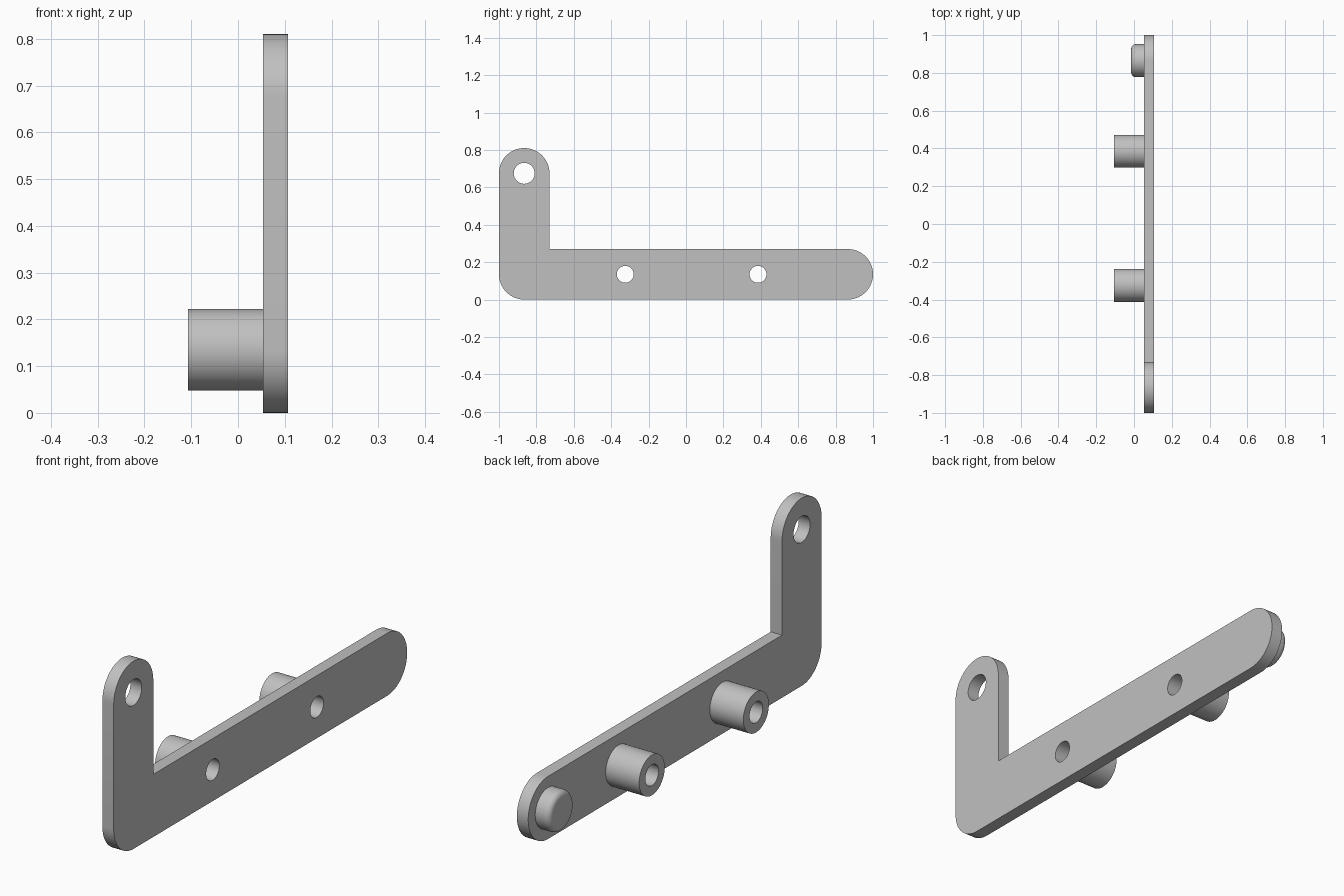
import bpy, bmesh
from math import sin, cos, pi, radians
from mathutils import Matrix

cube = bpy.data.objects.get("Cube")
if cube:
    bpy.data.objects.remove(cube, do_unlink=True)

# Main dimensions
X_IN, X_OUT = 0.053, 0.107      # inner and outer plate faces
R = 0.135                       # half width of both plate arms
Y_ARM, Y_END = -1 + R, 1 - R    # centres of the rounded ends
Z_BAR, Z_EYE = R, 0.675
BOSS_Y = (-0.325, 0.385)
BOSS_R, BORE_R, EYE_R = 0.087, 0.045, 0.056

grey = bpy.data.materials.new("plain grey")
grey.use_nodes = True
grey.diffuse_color = (0.53, 0.53, 0.53, 1)
grey.node_tree.nodes["Principled BSDF"].inputs["Base Color"].default_value = grey.diffuse_color


def add_object(name, bm):
    bmesh.ops.recalc_face_normals(bm, faces=bm.faces)
    mesh = bpy.data.meshes.new(name)
    bm.to_mesh(mesh)
    bm.free()
    mesh.materials.append(grey)
    ob = bpy.data.objects.new(name, mesh)
    bpy.context.collection.objects.link(ob)
    return ob


def rod(name, y, z, radius, x0, x1, rounding=0):
    """Cylinder along x, optionally rounded at its x0 end."""
    bm = bmesh.new()
    bmesh.ops.create_cone(bm, cap_ends=True, segments=64, radius1=radius,
                          radius2=radius, depth=x1 - x0)
    bmesh.ops.rotate(bm, verts=bm.verts, matrix=Matrix.Rotation(pi / 2, 3, "Y"))
    bmesh.ops.translate(bm, verts=bm.verts, vec=((x0 + x1) / 2, y, z))
    if rounding:
        rim = [e for e in bm.edges if all(v.co.x < x0 + 0.001 for v in e.verts)]
        bmesh.ops.bevel(bm, geom=rim, offset=rounding, segments=6,
                        profile=0.5, affect="EDGES")
    return add_object(name, bm)


def select_only(ob):
    bpy.ops.object.select_all(action="DESELECT")
    ob.select_set(True)
    bpy.context.view_layer.objects.active = ob


def drill(ob, y, z, radius):
    """Cut a round through hole along x."""
    cutter = rod("hole_cutter", y, z, radius, -0.3, 0.3)
    cutter.hide_render = True
    mod = ob.modifiers.new("hole", "BOOLEAN")
    mod.operation, mod.solver, mod.object = "DIFFERENCE", "EXACT", cutter
    select_only(ob)
    bpy.ops.object.modifier_apply(modifier=mod.name)
    bpy.data.objects.remove(cutter, do_unlink=True)


def arc(y, z, start, end, steps):
    angles = [radians(start + (end - start) * i / steps) for i in range(steps + 1)]
    return [(y + R * cos(a), z + R * sin(a)) for a in angles]


# L-shaped plate with rounded ends and outer corner
outline = (arc(Y_ARM, Z_BAR, 180, 270, 16) + arc(Y_END, Z_BAR, -90, 90, 32)
           + [(Y_ARM + R, Z_BAR + R)] + arc(Y_ARM, Z_EYE, 0, 180, 32))
bm = bmesh.new()
face = bm.faces.new([bm.verts.new((X_IN, y, z)) for y, z in outline])
side = bmesh.ops.extrude_face_region(bm, geom=[face])["geom"]
bmesh.ops.translate(bm, vec=(X_OUT - X_IN, 0, 0),
                    verts=[g for g in side if isinstance(g, bmesh.types.BMVert)])
plate = add_object("plate", bm)
drill(plate, Y_ARM, Z_EYE, EYE_R)
parts = [plate]

# Hollow bosses, bored through the plate
for label, y in zip(("front_boss", "rear_boss"), BOSS_Y):
    drill(plate, y, Z_BAR, BORE_R)
    boss = rod(label, y, Z_BAR, BOSS_R, -X_OUT, X_IN)
    drill(boss, y, Z_BAR, BORE_R)
    parts.append(boss)

# Solid pin with a rounded tip
parts.append(rod("end_pin", Y_END, Z_BAR, BOSS_R, -0.015, X_IN, rounding=0.024))

for ob in parts:
    select_only(ob)
    bpy.ops.object.shade_smooth_by_angle(angle=radians(30))
